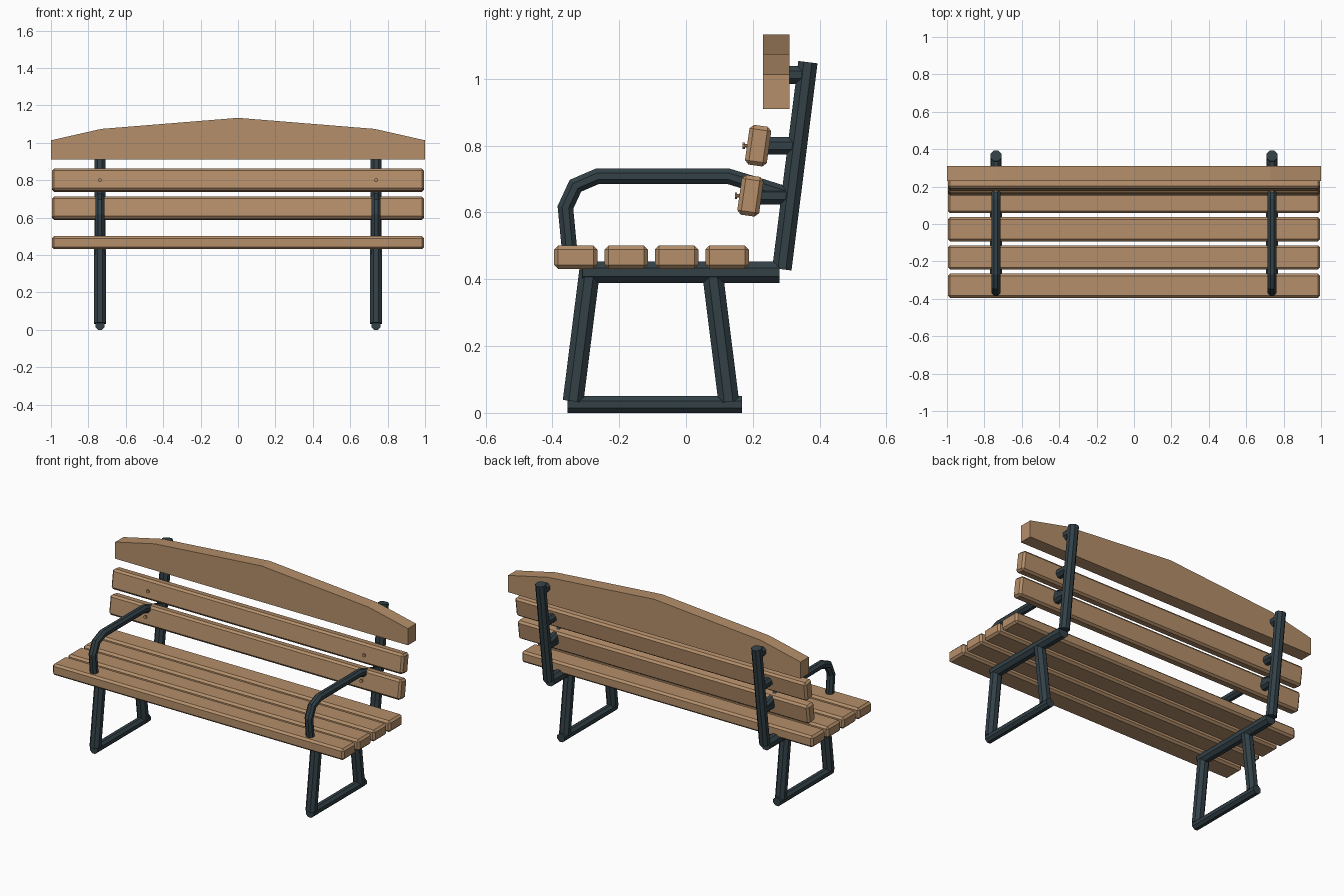
import bpy, bmesh, math
from mathutils import Matrix, Vector

cube = bpy.data.objects.get("Cube")
if cube:
    bpy.data.objects.remove(cube, do_unlink=True)


def material(name, rgb):
    m = bpy.data.materials.new(name)
    m.use_nodes = True
    m.diffuse_color = (*rgb, 1)
    m.node_tree.nodes["Principled BSDF"].inputs["Base Color"].default_value = (*rgb, 1)
    return m


WOOD = material("warm wood", (0.46, 0.275, 0.145))
STEEL = material("dark slate steel", (0.032, 0.052, 0.062))


def finish(name, bm, mat):
    bmesh.ops.recalc_face_normals(bm, faces=bm.faces)
    mesh = bpy.data.meshes.new(name)
    bm.to_mesh(mesh)
    bm.free()
    mesh.materials.append(mat)
    obj = bpy.data.objects.new(name, mesh)
    bpy.context.collection.objects.link(obj)
    return obj


def tube(name, x, path, radius, mat=STEEL, sides=8):
    """Sweep a faceted section along a (y, z) path; radius is across the flats."""
    bm = bmesh.new()
    pts = [Vector((x, y, z)) for y, z in path]
    dirs = [(b - a).normalized() for a, b in zip(pts, pts[1:])]
    corner = radius / math.cos(math.pi / sides)
    side = Vector((1, 0, 0))
    rings = []
    for i, p in enumerate(pts):
        before, after = dirs[max(i - 1, 0)], dirs[min(i, len(dirs) - 1)]
        tangent = (before + after).normalized()
        up = tangent.cross(side) / tangent.dot(after)  # mitred joint
        ring = []
        for k in range(sides):
            a = 2 * math.pi * (k + 0.5) / sides
            ring.append(bm.verts.new(p + corner * (side * math.cos(a) + up * math.sin(a))))
        rings.append(ring)
    for r, s in zip(rings, rings[1:]):
        for k in range(sides):
            n = (k + 1) % sides
            bm.faces.new((r[k], r[n], s[n], s[k]))
    bm.faces.new(rings[0])
    bm.faces.new(rings[-1])
    return finish(name, bm, mat)


def slat(name, y, z, depth, height, tilt=0):
    bm = bmesh.new()
    bmesh.ops.create_cube(bm, size=1, matrix=Matrix.Diagonal((1.99, depth, height, 1)))
    bmesh.ops.bevel(bm, geom=bm.edges[:], offset=0.012, segments=1, affect='EDGES')
    bm.transform(Matrix.Translation((0, y, z)) @ Matrix.Rotation(math.radians(tilt), 4, 'X'))
    return finish(name, bm, WOOD)


# Seat boards
for i in range(4):
    slat(f"seat_slat_{i + 1}", -0.33 + i * 0.151, 0.466, 0.13, 0.07)

# Tilted backrest boards
BACK = (("lower", 0.193, 0.65), ("upper", 0.216, 0.80))
for label, y, z in BACK:
    slat(f"{label}_back_slat", y, z, 0.066, 0.12, -8)

# Arched top board
bm = bmesh.new()
outline = [(-1, 0.91), (1, 0.91), (1, 1.013), (0.73, 1.074),
           (0, 1.133), (-0.73, 1.074), (-1, 1.013)]
face = bm.faces.new([bm.verts.new((x, 0.23, z)) for x, z in outline])
grown = bmesh.ops.extrude_face_region(bm, geom=[face])["geom"]
bmesh.ops.translate(bm, vec=(0, 0.08, 0),
                    verts=[v for v in grown if isinstance(v, bmesh.types.BMVert)])
finish("arched_top_board", bm, WOOD)

# Steel frames
ARM = [(-0.345, 0.45), (-0.361, 0.615), (-0.331, 0.68), (-0.266, 0.708),
       (0.128, 0.708), (0.21, 0.683), (0.315, 0.65)]
for label, x in (("left", 0.738), ("right", -0.738)):
    tube(f"{label}_foot_rail", x, [(-0.355, 0.025), (0.167, 0.025)], 0.025)
    tube(f"{label}_front_leg", x, [(-0.338, 0.035), (-0.288, 0.43)], 0.031)
    tube(f"{label}_rear_leg", x, [(0.128, 0.033), (0.078, 0.43)], 0.031)
    tube(f"{label}_seat_rail", x, [(-0.31, 0.421), (0.28, 0.421)], 0.032)
    tube(f"{label}_back_post", x, [(0.287, 0.43), (0.365, 1.05)], 0.029)
    tube(f"{label}_armrest", x, ARM, 0.023)
    # Standoffs and bolts holding the back boards
    for part, y, z in BACK:
        tube(f"{label}_{part}_bracket", x, [(y + 0.025, z), (y + 0.125, z)], 0.026)
        tube(f"{label}_{part}_bolt", x, [(y - 0.04, z), (y, z)], 0.005, WOOD)
        tube(f"{label}_{part}_bolt_head", x, [(y - 0.047, z), (y - 0.04, z)], 0.01, WOOD)
    tube(f"{label}_top_bracket", x, [(0.305, 1.012), (0.36, 1.012)], 0.027)
